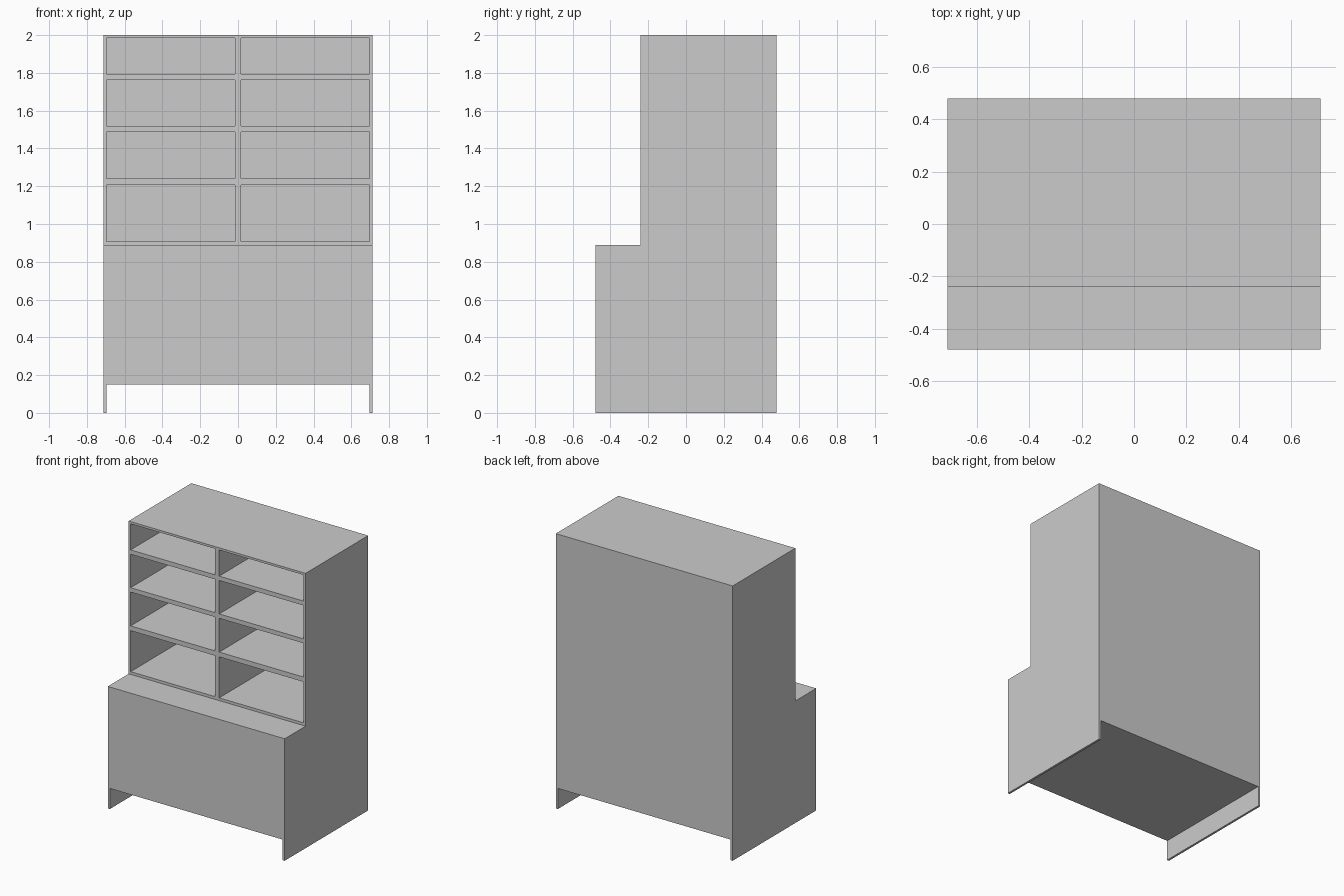
import bpy, bmesh

if "Cube" in bpy.data.objects:
    bpy.data.objects.remove(bpy.data.objects["Cube"])

T = 0.016                    # board thickness
W = 0.712                    # half width
XI = W - T                   # inner half width
YF, YS, YB = -0.48, -0.24, 0.48   # front, hutch front, back
Z_BASE, Z_STEP, Z_TOP = 0.15, 0.888, 2.0


def extrude_profile(name, pts, x0, x1):
    """Extrude a (y, z) profile along x."""
    bm = bmesh.new()
    face = bm.faces.new([bm.verts.new((x0, y, z)) for y, z in pts])
    ext = bmesh.ops.extrude_face_region(bm, geom=[face])
    moved = [g for g in ext["geom"] if isinstance(g, bmesh.types.BMVert)]
    bmesh.ops.translate(bm, verts=moved, vec=(x1 - x0, 0, 0))
    bmesh.ops.recalc_face_normals(bm, faces=bm.faces)
    mesh = bpy.data.meshes.new(name)
    bm.to_mesh(mesh)
    bm.free()
    obj = bpy.data.objects.new(name, mesh)
    bpy.context.collection.objects.link(obj)
    return obj


def board(name, x0, x1, y0, y1, z0, z1):
    return extrude_profile(name, [(y0, z0), (y1, z0), (y1, z1), (y0, z1)], x0, x1)


# Stepped side panels reaching the floor
side = [(YF, 0), (YB, 0), (YB, Z_TOP), (YS, Z_TOP), (YS, Z_STEP), (YF, Z_STEP)]
extrude_profile("side_panel_left", side, -W, -XI)
extrude_profile("side_panel_right", side, XI, W)

# Lower cabinet, raised off the floor
board("cabinet_bottom", -XI, XI, YF, YB, Z_BASE, Z_BASE + T)
board("cabinet_front", -XI, XI, YF, YF + T, Z_BASE + T, Z_STEP - T)
board("counter_top", -XI, XI, YF, YB - T, Z_STEP - T, Z_STEP)

# Full-height back
board("back_panel", -XI, XI, YB - T, YB, Z_BASE + T, Z_TOP)

# Pigeonhole rows: floor and ceiling heights of each opening
rows = [(0.908, 1.206), (1.241, 1.487), (1.519, 1.762), (1.794, 1.984)]
HALF = 0.017                 # half thickness of the centre divider
floor_z = Z_STEP
for i, (low, high) in enumerate(rows):
    board(f"shelf_{i + 1}", -XI, XI, YS, YB - T, floor_z, low)
    board(f"divider_{i + 1}", -HALF, HALF, YS, YB - T, low, high)
    floor_z = high
board("top_panel", -XI, XI, YS, YB - T, floor_z, Z_TOP)
